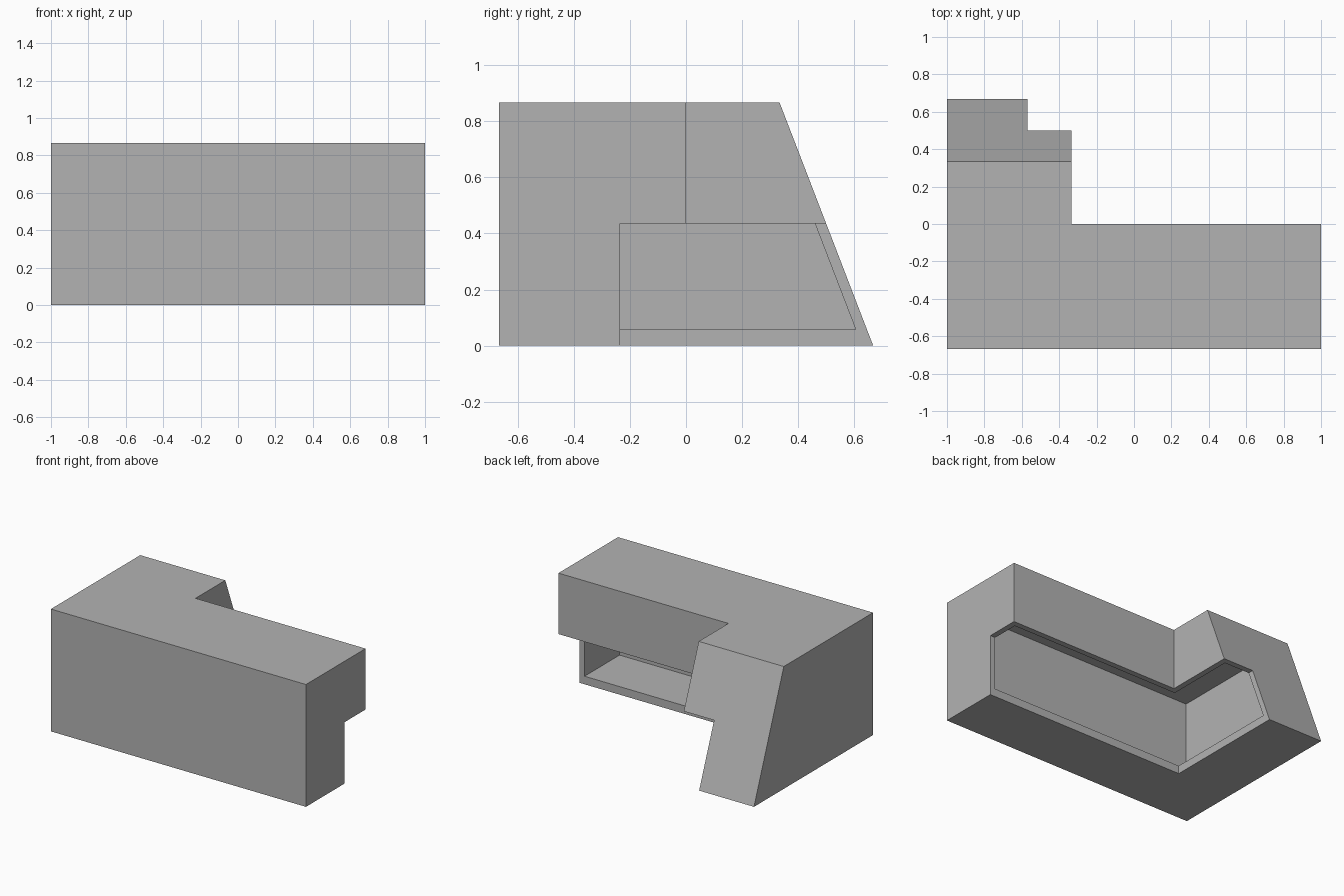
import bpy
import bmesh

cube = bpy.data.objects.get("Cube")
if cube:
    bpy.data.objects.remove(cube, do_unlink=True)

HEIGHT = 0.867
WALL = 0.04
SLOPE = 0.385      # how far the back leans in per unit of height
BACK = 0.667       # depth of the back edge at floor level

grey = bpy.data.materials.new("plain grey")
grey.use_nodes = True
colour = (0.45, 0.45, 0.45, 1)
grey.diffuse_color = colour
grey.node_tree.nodes["Principled BSDF"].inputs["Base Color"].default_value = colour


def prism(name, plan, z0, z1):
    """Solid between two levels; plan(z) gives the outline at a height."""
    bm = bmesh.new()
    low, high = ([bm.verts.new((x, y, z)) for x, y in plan(z)] for z in (z0, z1))
    bm.faces.new(low)
    bm.faces.new(high)
    n = len(low)
    for i in range(n):
        j = (i + 1) % n
        bm.faces.new((low[i], low[j], high[j], high[i]))
    bmesh.ops.recalc_face_normals(bm, faces=bm.faces)
    mesh = bpy.data.meshes.new(name)
    bm.to_mesh(mesh)
    bm.free()
    mesh.materials.append(grey)
    obj = bpy.data.objects.new(name, mesh)
    bpy.context.collection.objects.link(obj)
    return obj


def l_plan(inset):
    """L-shaped outline, inset on all sides, with a leaning back edge."""
    def plan(z):
        back = BACK - SLOPE * z - inset
        left, right, front = -1 + inset, 1 - inset, -0.667 + inset
        inner_x, inner_y = -0.333 - inset, -inset
        return [(left, front), (right, front), (right, inner_y),
                (inner_x, inner_y), (inner_x, back), (left, back)]
    return plan


def notch_plan(z):
    return [(-0.57, -0.235), (1.2, -0.235), (1.2, 1), (-0.57, 1)]


# Outer L-shaped body, undercut below the overhang, hollow inside
body = prism("counter_body", l_plan(0), 0, HEIGHT)
cutters = [prism("undercut_cutter", notch_plan, -0.2, 0.435),
           prism("hollow_cutter", l_plan(WALL), 0.057, HEIGHT - 0.037)]

bpy.context.view_layer.objects.active = body
for cutter in cutters:
    cutter.hide_render = True
    mod = body.modifiers.new(cutter.name, 'BOOLEAN')
    mod.operation = 'DIFFERENCE'
    mod.solver = 'EXACT'
    mod.object = cutter
    bpy.ops.object.modifier_apply(modifier=mod.name)
    bpy.data.objects.remove(cutter, do_unlink=True)
